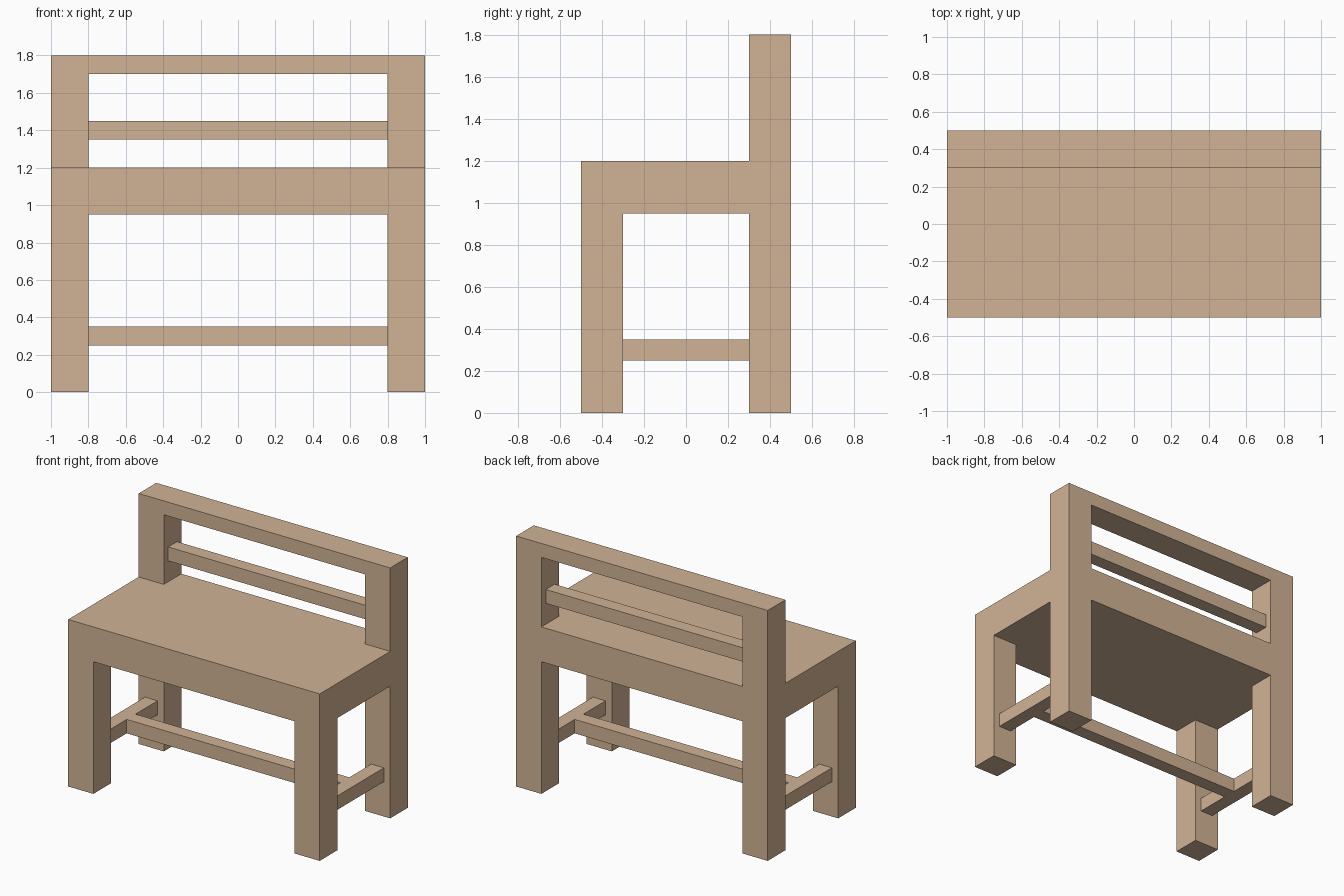
import bpy
import bmesh

if "Cube" in bpy.data.objects:
    bpy.data.objects.remove(bpy.data.objects["Cube"])

wood = bpy.data.materials.new("wood")
wood.diffuse_color = (0.64, 0.45, 0.30, 1.0)
wood.use_nodes = True
wood.node_tree.nodes["Principled BSDF"].inputs["Base Color"].default_value = wood.diffuse_color


def box(name, x, y, z):
    """Add a wooden box spanning the given (min, max) ranges."""
    bm = bmesh.new()
    bmesh.ops.create_cube(bm, size=1)
    for v in bm.verts:
        for i, (lo, hi) in enumerate((x, y, z)):
            v.co[i] = lo if v.co[i] < 0 else hi
    mesh = bpy.data.meshes.new(name)
    bm.to_mesh(mesh)
    bm.free()
    mesh.materials.append(wood)
    obj = bpy.data.objects.new(name, mesh)
    bpy.context.collection.objects.link(obj)
    return obj


# Thick solid seat
box("seat", (-1, 1), (-0.5, 0.5), (0.95, 1.2))

# Legs, back posts and side stretchers on both sides
for side, s in (("left", -1), ("right", 1)):
    post_x = sorted((0.8 * s, 1.0 * s))
    bar_x = sorted((0.85 * s, 0.95 * s))
    box(f"front_leg_{side}", post_x, (-0.5, -0.3), (0, 0.95))
    box(f"back_leg_{side}", post_x, (0.3, 0.5), (0, 0.95))
    box(f"back_post_{side}", post_x, (0.3, 0.5), (1.2, 1.8))
    box(f"side_stretcher_{side}", bar_x, (-0.3, 0.3), (0.25, 0.35))

# Long stretcher joining the two side stretchers
box("long_stretcher", (-0.85, 0.85), (-0.05, 0.05), (0.25, 0.35))

# Backrest rail and slat
box("top_rail", (-0.8, 0.8), (0.3, 0.5), (1.7, 1.8))
box("back_slat", (-0.8, 0.8), (0.35, 0.45), (1.35, 1.45))
